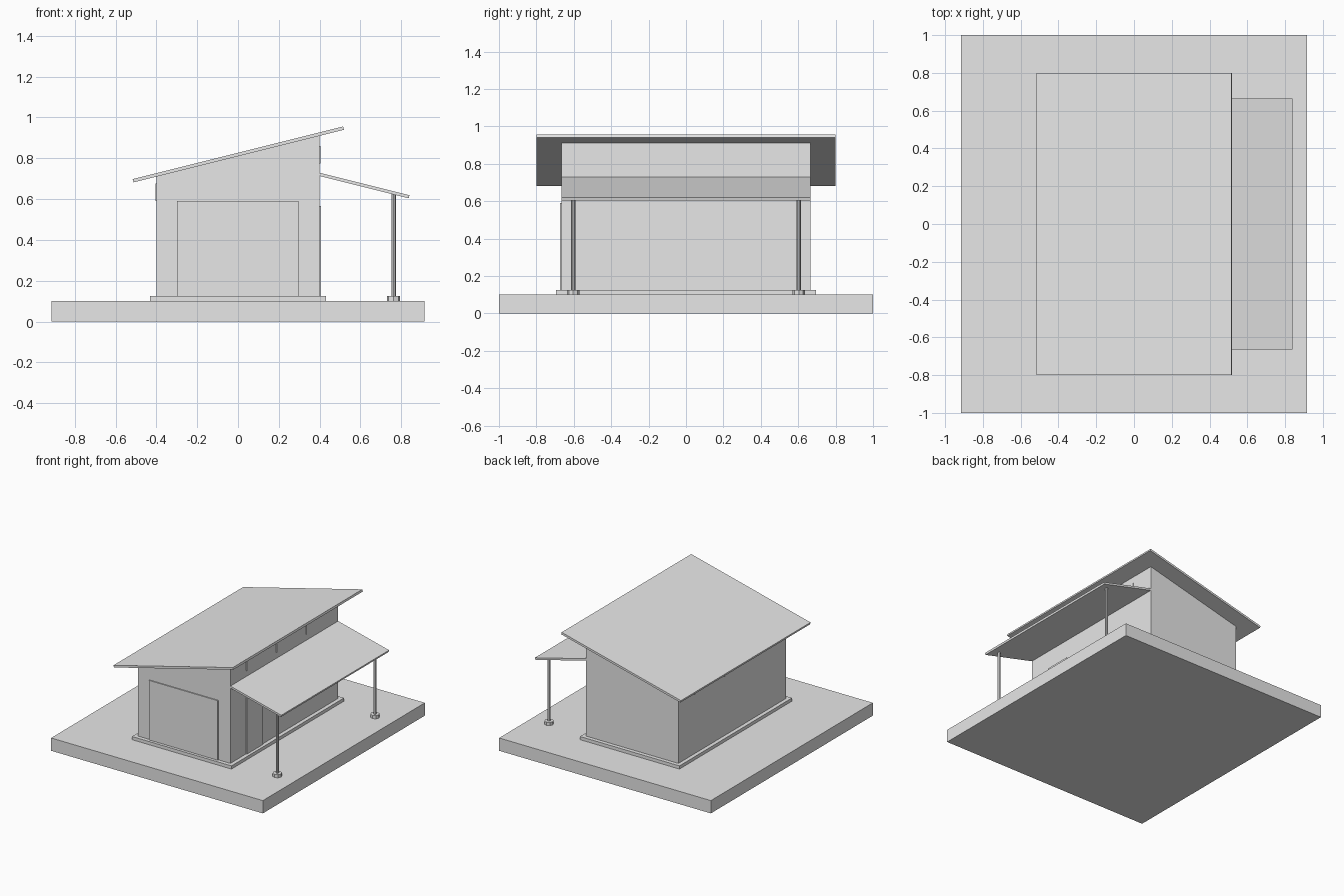
import bpy
import bmesh
from math import pi

cube = bpy.data.objects.get("Cube")
if cube:
    bpy.data.objects.remove(cube, do_unlink=True)

# Single plain grey
grey = bpy.data.materials.new("light_grey")
grey.use_nodes = True
grey.diffuse_color = (0.8, 0.8, 0.8, 1)
grey.node_tree.nodes["Principled BSDF"].inputs["Base Color"].default_value = (0.8, 0.8, 0.8, 1)


def finish(name, bm):
    bmesh.ops.recalc_face_normals(bm, faces=bm.faces)
    mesh = bpy.data.meshes.new(name)
    bm.to_mesh(mesh)
    bm.free()
    mesh.materials.append(grey)
    obj = bpy.data.objects.new(name, mesh)
    bpy.context.collection.objects.link(obj)
    return obj


def prism(name, profile, y0, y1):
    """Extrude an (x, z) outline from y0 to y1."""
    bm = bmesh.new()
    face = bm.faces.new([bm.verts.new((x, y0, z)) for x, z in profile])
    moved = bmesh.ops.extrude_face_region(bm, geom=[face])["geom"]
    verts = [v for v in moved if isinstance(v, bmesh.types.BMVert)]
    bmesh.ops.translate(bm, verts=verts, vec=(0, y1 - y0, 0))
    return finish(name, bm)


def box(name, x0, x1, y0, y1, z0, z1):
    return prism(name, [(x0, z0), (x1, z0), (x1, z1), (x0, z1)], y0, y1)


def column(name, x, y, z0, z1, radius, sides=8):
    bm = bmesh.new()
    bmesh.ops.create_cone(bm, cap_ends=True, segments=sides,
                          radius1=radius, radius2=radius, depth=z1 - z0)
    bmesh.ops.translate(bm, verts=bm.verts, vec=(x, y, (z0 + z1) / 2))
    return finish(name, bm)


HALF_X, HALF_Y, GROUND, FLOOR = 0.4, 0.665, 0.1, 0.125

# Ground slab and plinth
box("ground_slab", -0.915, 0.915, -1, 1, 0, GROUND)
box("plinth", -0.43, 0.43, -0.695, 0.695, GROUND, FLOOR)

# Walls with a sloping top
prism("walls", [(-HALF_X, FLOOR), (HALF_X, FLOOR), (HALF_X, 0.91), (-HALF_X, 0.71)],
      -HALF_Y, HALF_Y)

# Main roof and porch roof
prism("main_roof", [(-0.512, 0.682), (0.519, 0.94), (0.515, 0.956), (-0.516, 0.698)], -0.8, 0.8)
prism("porch_roof", [(HALF_X, 0.713), (0.836, 0.604), (0.84, 0.619), (HALF_X, 0.729)],
      -HALF_Y, HALF_Y)

# Doors
box("front_door", -0.298, 0.296, -HALF_Y - 0.008, -HALF_Y, FLOOR, 0.59)
box("side_door", HALF_X, HALF_X + 0.007, -0.47, -0.27, FLOOR, 0.567)

# High windows on both long walls
for i, y in enumerate((-0.37, 0, 0.37), 1):
    box(f"left_window_{i}", HALF_X, HALF_X + 0.005, y - 0.1, y + 0.1, 0.775, 0.86)
    box(f"right_window_{i}", -HALF_X - 0.005, -HALF_X, y - 0.1, y + 0.1, 0.59, 0.677)

# Porch posts on round footings
for side, y in (("front", -0.603), ("back", 0.603)):
    column(f"{side}_footing", 0.762, y, GROUND, FLOOR, 0.033)
    column(f"{side}_post", 0.762, y, FLOOR, 0.626, 0.011)
